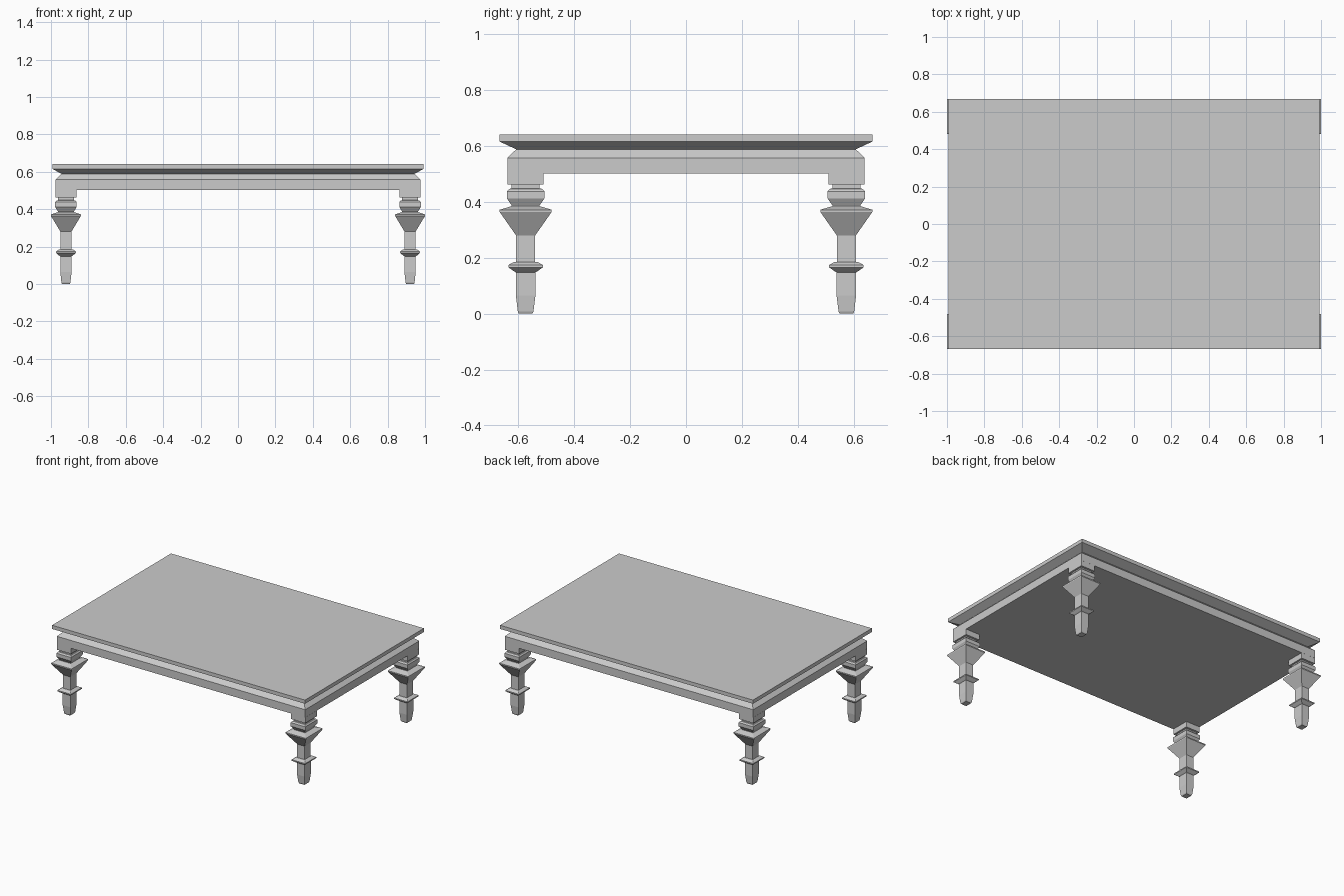
import bpy, bmesh

if "Cube" in bpy.data.objects:
    bpy.data.objects.remove(bpy.data.objects["Cube"])


def loft(name, sections, cx=0.0, cy=0.0):
    """Solid through stacked rectangles, each (half x, half y, z)."""
    bm = bmesh.new()
    rings = [[bm.verts.new((cx + sx * hx, cy + sy * hy, z))
              for sx, sy in ((-1, -1), (1, -1), (1, 1), (-1, 1))]
             for hx, hy, z in sections]
    for a, b in zip(rings, rings[1:]):
        for i in range(4):
            j = (i + 1) % 4
            bm.faces.new((a[i], a[j], b[j], b[i]))
    bm.faces.new(rings[0][::-1])
    bm.faces.new(rings[-1])
    mesh = bpy.data.meshes.new(name)
    bm.to_mesh(mesh)
    bm.free()
    ob = bpy.data.objects.new(name, mesh)
    bpy.context.collection.objects.link(ob)
    return ob


# Table top with undercut edge
loft("table_top", [(0.94, 0.605, 0.587), (0.993, 0.667, 0.616), (0.993, 0.667, 0.642)])

# Apron with sloped shoulder
loft("apron", [(0.975, 0.639, 0.502), (0.975, 0.639, 0.558), (0.945, 0.609, 0.587)])

# Square stepped legs: (half depth, height) from foot to corner block
profile = [(0.024, 0.0), (0.028, 0.008), (0.035, 0.065), (0.035, 0.148),
           (0.042, 0.152), (0.062, 0.166), (0.062, 0.174), (0.045, 0.184),
           (0.034, 0.185), (0.034, 0.28), (0.093, 0.364), (0.093, 0.372),
           (0.05, 0.385), (0.05, 0.388), (0.067, 0.412), (0.067, 0.438),
           (0.058, 0.447), (0.05, 0.448), (0.05, 0.462), (0.0645, 0.4625),
           (0.0645, 0.503)]
for side_x, label_x in ((-1, "left"), (1, "right")):
    for side_y, label_y in ((-1, "front"), (1, "back")):
        loft(f"{label_y}_{label_x}_leg", [(h * 0.86, h, z) for h, z in profile],
             side_x * 0.92, side_y * 0.574)
